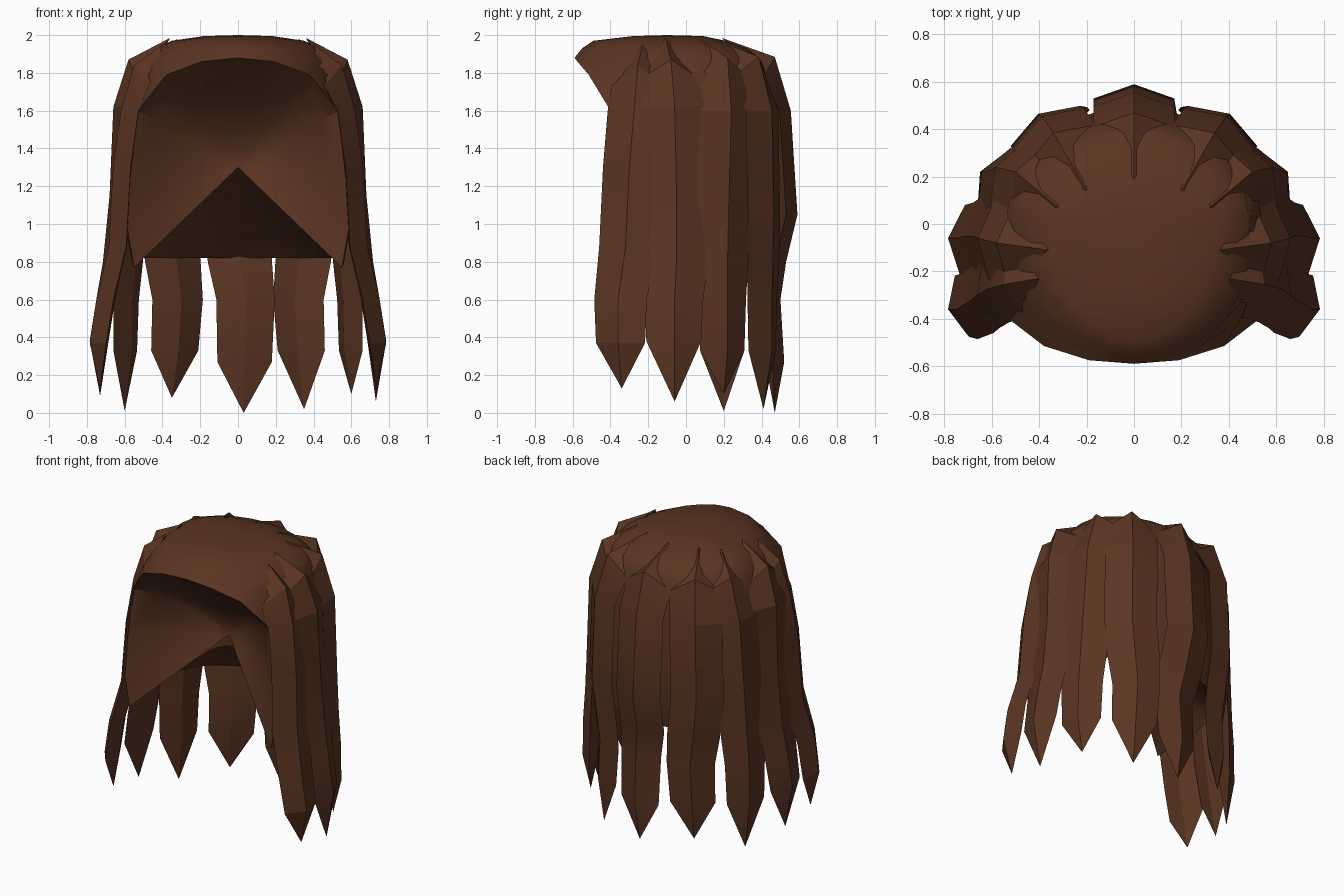
import bpy, bmesh, math
from mathutils import Vector

if "Cube" in bpy.data.objects:
    bpy.data.objects.remove(bpy.data.objects["Cube"])

brown = bpy.data.materials.new("brown_hair")
brown.diffuse_color = (0.102, 0.035, 0.016, 1)
brown.use_nodes = True
brown.node_tree.nodes["Principled BSDF"].inputs["Base Color"].default_value = brown.diffuse_color


def make(name, bm, smooth=None):
    bmesh.ops.remove_doubles(bm, verts=bm.verts, dist=0.0005)
    bmesh.ops.recalc_face_normals(bm, faces=bm.faces)
    me = bpy.data.meshes.new(name)
    bm.to_mesh(me)
    bm.free()
    me.materials.append(brown)
    ob = bpy.data.objects.new(name, me)
    bpy.context.collection.objects.link(ob)
    if smooth:
        bpy.context.view_layer.objects.active = ob
        ob.select_set(True)
        bpy.ops.object.shade_smooth_by_angle(angle=math.radians(smooth))
        ob.select_set(False)
    return ob


# ---- cap: stacked rings, open at the face, hollow inside ----
SEG = 24
# closed crown rings: z, half width, front depth, back depth
crown = [(1.995, 0.18, 0.28, 0.09), (1.97, 0.35, 0.49, 0.21),
         (1.93, 0.44, 0.55, 0.32), (1.88, 0.49, 0.59, 0.39)]
# open rings: z at back, half width, back depth, face-edge point
opened = [(1.86, 0.505, 0.405, (0.19, -0.575, 1.86)),
          (1.79, 0.54, 0.44, (0.38, -0.515, 1.79)),
          (1.60, 0.565, 0.47, (0.53, -0.40, 1.60)),
          (1.25, 0.585, 0.49, (0.57, -0.41, 1.25)),
          (1.00, 0.595, 0.48, (0.585, -0.42, 0.97)),
          (0.82, 0.56, 0.45, (0.55, -0.42, 0.77))]
APEX = Vector((0, -0.10, 1.30))


def ring_points(a, front, back, phi0, z_front, z_back):
    pts = []
    for i in range(SEG + 1):
        phi = phi0 + (2 * math.pi - 2 * phi0) * i / SEG
        c = math.cos(phi)
        y = -c * (front if c > 0 else back)
        k = min(1, abs(math.sin(math.pi * i / SEG)) * 2.5)
        pts.append(Vector((a * math.sin(phi), y, z_front + (z_back - z_front) * k)))
    return pts


rows = [ring_points(a, f, b, 0, z, z) for z, a, f, b in crown]
rim = [Vector((0, -0.59, 1.88))]
for z, a, b, edge in opened:
    phi0 = math.asin(edge[0] / a)
    rows.append(ring_points(a, -edge[1] / math.cos(phi0), b, phi0, edge[2], z))
    rim.append(Vector(edge))

bm = bmesh.new()
grid = [[bm.verts.new(p) for p in r] for r in rows]
top = bm.verts.new((0, -0.1, 2.0))
for i in range(SEG):
    bm.faces.new((top, grid[0][i], grid[0][i + 1]))
    for j in range(len(grid) - 1):
        bm.faces.new((grid[j][i], grid[j + 1][i], grid[j + 1][i + 1], grid[j][i + 1]))
# neck hollow under the back of the cap
apex = bm.verts.new(APEX)
for i in range(SEG):
    bm.faces.new((apex, grid[-1][i], grid[-1][i + 1]))
# concave face opening, curving from the rim back to the apex
arch = [Vector((-p.x, p.y, p.z)) for p in reversed(rim[1:])] + rim
STEPS = 6
bowl = []
for p in arch:
    line = []
    for s in range(STEPS + 1):
        t = s / STEPS
        q = p.lerp(APEX, t)
        high = max(0, min(1, (p.z - 0.77) / 0.8))
        q.y = p.y + (APEX.y - p.y) * (t + high * (math.sin(t * math.pi / 2) - t))
        line.append(bm.verts.new(q))
    bowl.append(line)
for u, v in zip(bowl, bowl[1:]):
    for s in range(STEPS):
        quad = (u[s], v[s], v[s + 1], u[s + 1])
        bm.faces.new(quad if s < STEPS - 1 else quad[:3])
make("hair_cap", bm, 40)

# ---- hanging strands: ridged blades with pointed ends ----
WIDTHS = (0.165, 0.165, 0.165, 0.165, 0.15, 0.14)
EDGE_DROP = (0.11, 0, 0, 0, 0, 0)


def strand(name, facing, path, tip_z, side=1, scale=1.0):
    """path: root, six ridge points, tip."""
    out = Vector((facing[0], facing[1], 0)).normalized()
    across = Vector((-out.y, out.x, 0))
    bm = bmesh.new()
    root = bm.verts.new(path[0])
    sections = []
    for p, w, drop in zip(path[1:-1], WIDTHS, EDGE_DROP):
        p, w = Vector(p), w * scale
        back = p - out * 0.06 - Vector((0, 0, drop))
        sections.append([bm.verts.new(q) for q in (
            p, back + across * w, back - out * 0.04, back - across * w)])
    end = bm.verts.new((path[-1][0], path[-1][1], tip_z))
    for k in range(4):
        n = (k + 1) % 4
        bm.faces.new((root, sections[0][k], sections[0][n]))
        bm.faces.new((end, sections[-1][k], sections[-1][n]))
        for a, b in zip(sections, sections[1:]):
            bm.faces.new((a[k], b[k], b[n], a[n]))
    for v in bm.verts:
        v.co.x *= side
    make(name, bm, 18)


strand("back_strand", (0, 1),
       [(0, 0.19, 1.985), (0, 0.47, 1.885), (0, 0.555, 1.6), (0, 0.59, 1.05),
        (0.01, 0.53, 0.8), (0.04, 0.50, 0.6), (0.035, 0.52, 0.27), (0.03, 0.47)],
       0.0, 1, 1.03)

# name, facing, ridge path, right tip height, left tip height, width scale
pairs = [
    ("rear_strand", (0.5, 0.86),
     [(0.2, 0.14, 1.985), (0.34, 0.385, 1.885), (0.39, 0.455, 1.6), (0.405, 0.465, 1.05),
      (0.375, 0.46, 0.8), (0.35, 0.455, 0.6), (0.365, 0.455, 0.33), (0.35, 0.41)],
     0.02, 0.08, 1.03),
    ("rear_side_strand", (0.88, 0.47),
     [(0.32, 0.07, 1.98), (0.50, 0.22, 1.88), (0.585, 0.24, 1.6), (0.615, 0.225, 1.05),
      (0.63, 0.22, 0.8), (0.645, 0.22, 0.6), (0.65, 0.22, 0.33), (0.60, 0.2)],
     0.10, 0.01, 0.95),
    ("side_strand", (1, 0.08),
     [(0.36, -0.11, 1.985), (0.58, -0.08, 1.87), (0.66, -0.06, 1.62), (0.68, -0.05, 1.15),
      (0.715, -0.05, 0.8), (0.75, -0.06, 0.6), (0.785, -0.06, 0.38), (0.73, -0.06)],
     0.06, 0.09, 1.04),
    ("front_strand", (0.97, -0.22),
     [(0.40, -0.23, 1.95), (0.55, -0.255, 1.84), (0.62, -0.275, 1.6), (0.662, -0.30, 1.30),
      (0.685, -0.32, 0.88), (0.75, -0.36, 0.6), (0.785, -0.36, 0.37), (0.73, -0.34)],
     0.13, 0.13, 0.95),
]
for name, facing, path, zr, zl, scale in pairs:
    strand(name + "_right", facing, path, zr, 1, scale)
    strand(name + "_left", facing, path, zl, -1, scale)
